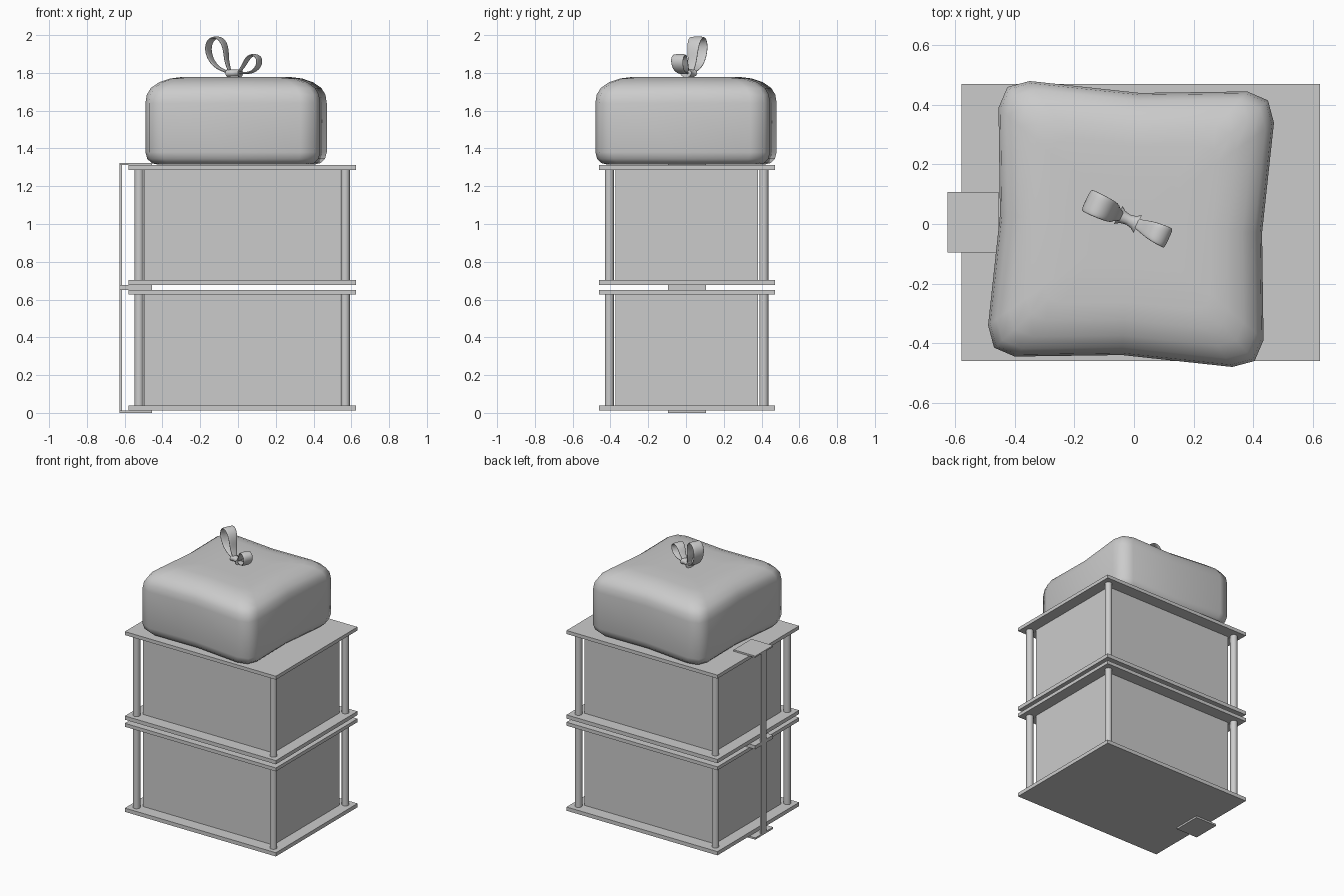
import bpy, bmesh
from math import sin, cos, pi
from mathutils import Vector

cube = bpy.data.objects.get("Cube")
if cube:
    bpy.data.objects.remove(cube, do_unlink=True)

# Single plain grey
grey = bpy.data.materials.new("plain_grey")
grey.use_nodes = True
colour = (0.6, 0.6, 0.6, 1)
grey.diffuse_color = colour
grey.node_tree.nodes["Principled BSDF"].inputs["Base Color"].default_value = colour


def finish(bm, name, smooth=None):
    bmesh.ops.recalc_face_normals(bm, faces=bm.faces)
    mesh = bpy.data.meshes.new(name)
    bm.to_mesh(mesh)
    bm.free()
    mesh.materials.append(grey)
    obj = bpy.data.objects.new(name, mesh)
    bpy.context.collection.objects.link(obj)
    if smooth:
        bpy.ops.object.select_all(action='DESELECT')
        obj.select_set(True)
        bpy.context.view_layer.objects.active = obj
        bpy.ops.object.shade_smooth_by_angle(angle=smooth)
    return obj


def box(name, lo, hi):
    bm = bmesh.new()
    bmesh.ops.create_cube(bm, size=1)
    lo, hi = Vector(lo), Vector(hi)
    for v in bm.verts:
        v.co = (lo + hi) / 2 + v.co * (hi - lo)
    return finish(bm, name)


def post(name, x, y, z0, z1):
    bm = bmesh.new()
    bmesh.ops.create_cone(bm, segments=24, radius1=0.024, radius2=0.024,
                          depth=z1 - z0, cap_ends=True)
    bmesh.ops.translate(bm, verts=bm.verts, vec=(x, y, (z0 + z1) / 2))
    return finish(bm, name, 0.7)


def loft(rings, name, caps=True, smooth=1.2):
    bm = bmesh.new()
    rows = [[bm.verts.new(p) for p in ring] for ring in rings]
    n = len(rows[0])
    for a, b in zip(rows, rows[1:]):
        for i in range(n):
            j = (i + 1) % n
            bm.faces.new((a[i], a[j], b[j], b[i]))
    if caps:
        bm.faces.new(rows[0])
        bm.faces.new(rows[-1])
    return finish(bm, name, smooth)


# Two tiers: plates, inner box and four corner posts
X0, X1, Y0, Y1 = -0.58, 0.624, -0.46, 0.47
for tier, base, top in (("lower", 0.013, 0.651), ("upper", 0.677, 1.312)):
    floor, roof = base + 0.027, top - 0.025
    box(tier + "_floor_plate", (X0, Y0, base), (X1, Y1, floor))
    box(tier + "_roof_plate", (X0, Y0, roof), (X1, Y1, top))
    box(tier + "_case", (-0.497, -0.372, floor), (0.542, 0.382, roof))
    for side, x in (("right", -0.524), ("left", 0.568)):
        for end, y in (("front", -0.406), ("back", 0.412)):
            post(f"{tier}_{end}_{side}_post", x, y, floor, roof)

# Side strap with three flat clips
box("strap", (-0.627, -0.02, 0.0), (-0.615, 0.033, 1.323))
for name, z0, z1 in (("bottom", 0, 0.013), ("middle", 0.651, 0.677), ("top", 1.312, 1.323)):
    box(name + "_clip", (-0.627, -0.096, z0), (-0.455, 0.107, z1))

# Twisted soft bundle: quarter outline turned four times, scaled ring by ring
quarter = [(0.03, 0.44), (0.39, 0.445), (0.46, 0.415), (0.48, 0.34)]
outline = []
for turn in range(4):
    for x, y in quarter:
        for _ in range(turn):
            x, y = y, -x
        outline.append((x, y))
layers = [(0.86, 1.314), (0.93, 1.322), (0.98, 1.345), (1, 1.38), (1, 1.64),
          (0.985, 1.685), (0.94, 1.72), (0.85, 1.75), (0.73, 1.77), (0.6, 1.778),
          (0.3, 1.779), (0.05, 1.779)]
loft([[(x * s - 0.01, y * s, z) for x, y in outline] for s, z in layers], "bundle")

# Bow: two ribbon loops and a waisted knot along a slanted line
CENTRE = Vector((-0.02, 0.015, 0))
ALONG = Vector((0.9, -0.42, 0)).normalized()
ACROSS = Vector((0.42, 0.9, 0)).normalized()
UP = Vector((0, 0, 1))


def ribbon(name, path, width):
    bm = bmesh.new()
    last = len(path) - 1
    rows = []
    for i, (x, z) in enumerate(path):
        half = width / 2 * (0.4 + 0.6 * sin(pi * i / last))
        mid = CENTRE + ALONG * ((x + 0.02) / 0.906) + UP * z
        rows.append([bm.verts.new(mid + ACROSS * half * k) for k in (-1, 0, 1)])
    for a, b in zip(rows, rows[1:]):
        for k in range(2):
            bm.faces.new((a[k], a[k + 1], b[k + 1], b[k]))
    obj = finish(bm, name, 1.5)
    thick = obj.modifiers.new("thickness", 'SOLIDIFY')
    thick.thickness = 0.012
    thick.offset = 0
    obj.modifiers.new("rounding", 'SUBSURF').levels = 2
    obj.modifiers["rounding"].render_levels = 2


ribbon("right_bow_loop", [(-0.04, 1.80), (-0.09, 1.815), (-0.135, 1.85), (-0.16, 1.91),
                          (-0.155, 1.965), (-0.12, 1.995), (-0.08, 1.975),
                          (-0.062, 1.92), (-0.062, 1.86), (-0.04, 1.80)], 0.085)
ribbon("left_bow_loop", [(0, 1.80), (0.05, 1.797), (0.09, 1.81), (0.115, 1.845),
                         (0.112, 1.885), (0.08, 1.90), (0.05, 1.88),
                         (0.03, 1.835), (0, 1.80)], 0.075)

knot = []
for s, wide, tall in ((-0.036, 0.033, 0.022), (-0.02, 0.022, 0.019), (0, 0.018, 0.018),
                      (0.02, 0.022, 0.019), (0.036, 0.033, 0.022)):
    knot.append([CENTRE + ALONG * s + UP * 1.799 + ACROSS * wide * cos(a * pi / 6)
                 + UP * tall * sin(a * pi / 6) for a in range(12)])
loft(knot, "bow_knot")
